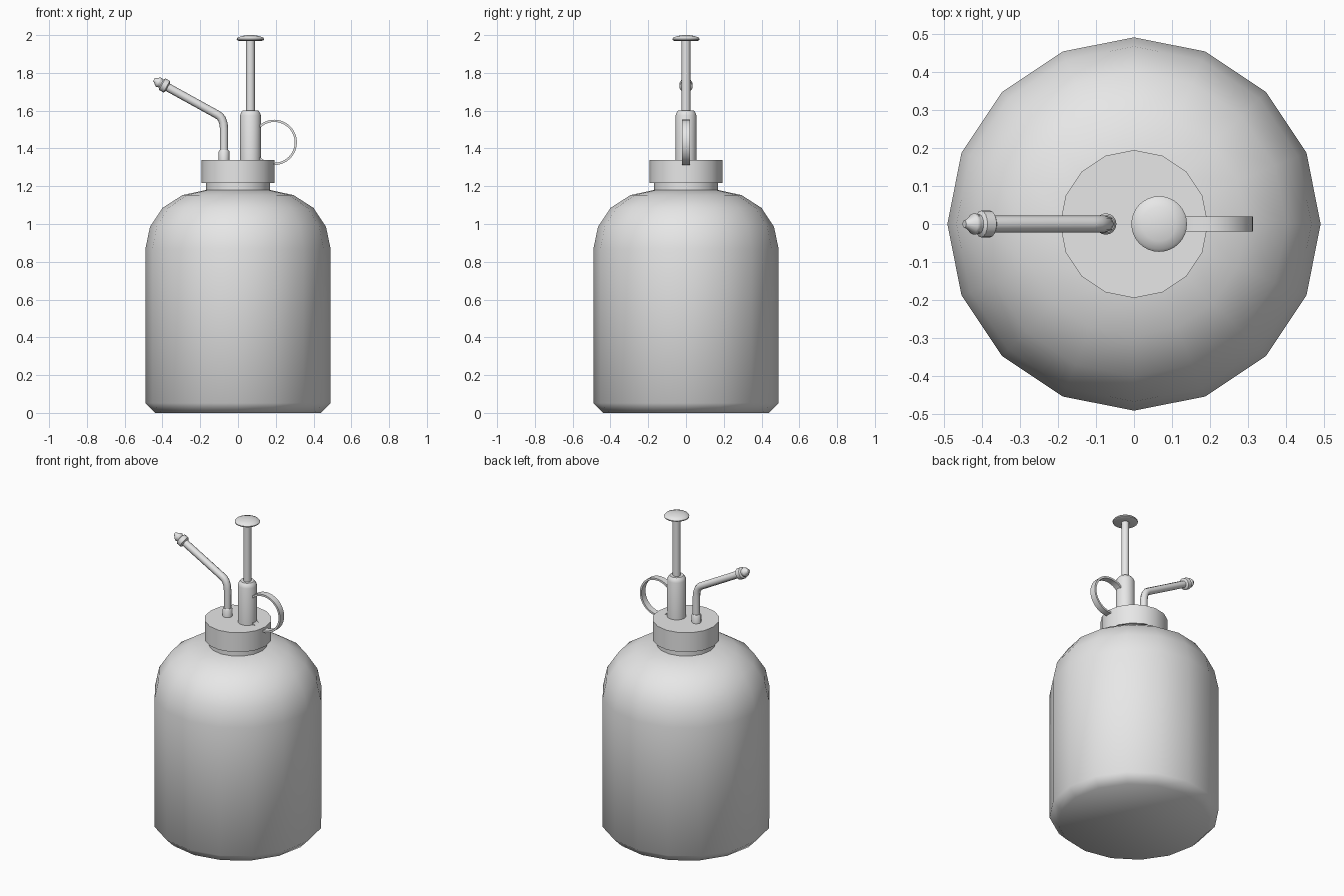
import bpy, bmesh, math
from mathutils import Matrix, Vector

if "Cube" in bpy.data.objects:
    bpy.data.objects.remove(bpy.data.objects["Cube"])

grey = bpy.data.materials.new("plain grey")
grey.diffuse_color = (0.8, 0.8, 0.8, 1)
grey.use_nodes = True
grey.node_tree.nodes["Principled BSDF"].inputs["Base Color"].default_value = grey.diffuse_color


def finish(obj, angle):
    obj.data.materials.clear()
    obj.data.materials.append(grey)
    bpy.ops.object.select_all(action='DESELECT')
    obj.select_set(True)
    bpy.context.view_layer.objects.active = obj
    bpy.ops.object.shade_smooth_by_angle(angle=math.radians(angle))


def lathe(name, profile, sides, origin=(0, 0, 0), axis=(0, 0, 1), angle=50, closed=False):
    """Turn a (radius, height) profile around an axis; open profiles get end caps."""
    bm = bmesh.new()
    rings = []
    for r, h in profile:
        rings.append([bm.verts.new((r * math.cos(a), r * math.sin(a), h))
                      for a in (2 * math.pi * i / sides for i in range(sides))])
    pairs = list(zip(rings, rings[1:]))
    if closed:
        pairs.append((rings[-1], rings[0]))
    else:
        bm.faces.new(rings[0])
        bm.faces.new(rings[-1])
    for a, b in pairs:
        for i in range(sides):
            j = (i + 1) % sides
            bm.faces.new((a[i], a[j], b[j], b[i]))
    bmesh.ops.recalc_face_normals(bm, faces=bm.faces)
    turn = Vector(axis).to_track_quat('Z', 'Y').to_matrix().to_4x4()
    if tuple(axis) == (0, 0, 1):
        turn = Matrix.Identity(4)
    bm.transform(Matrix.Translation(origin) @ turn)
    mesh = bpy.data.meshes.new(name)
    bm.to_mesh(mesh)
    bm.free()
    obj = bpy.data.objects.new(name, mesh)
    bpy.context.collection.objects.link(obj)
    finish(obj, angle)
    return obj


# Bottle with chamfered foot and rounded shoulder
lathe("bottle", [(0.44, 0), (0.49, 0.052), (0.49, 0.87), (0.466, 0.985), (0.40, 1.085),
                 (0.294, 1.153), (0.17, 1.18)], 16)

# Neck and screw cap
lathe("neck", [(0.17, 1.17), (0.17, 1.23)], 16)
lathe("cap", [(0.194, 1.216), (0.194, 1.34)], 16)

# Pump barrel, plunger rod and domed button
PUMP = (0.066, 0, 0)
lathe("pump_barrel", [(0.055, 1.33), (0.055, 1.575), (0.05, 1.59), (0.04, 1.602)], 24, PUMP)
lathe("plunger_rod", [(0.023, 1.59), (0.023, 1.975)], 16, PUMP)
lathe("push_button", [(0.062, 1.97), (0.072, 1.974), (0.073, 1.98), (0.066, 1.988),
                      (0.045, 1.995), (0.02, 1.9995), (0.004, 2.0)], 32, PUMP)

# Finger ring: flat band joining barrel and cap
lathe("finger_ring", [(0.108, -0.02), (0.12, -0.02), (0.12, 0.02), (0.108, 0.02)], 40,
      (0.192, 0, 1.432), (0, 1, 0), closed=True)

# Spout socket and bent tube
lathe("spout_socket", [(0.028, 1.33), (0.028, 1.385), (0.023, 1.392)], 16, (-0.074, 0, 0))
path = [(-0.074, 1.36), (-0.074, 1.505), (-0.077, 1.532), (-0.085, 1.555),
        (-0.096, 1.570), (-0.113, 1.581), (-0.385, 1.731)]
curve = bpy.data.curves.new("spout_tube", 'CURVE')
curve.dimensions = '3D'
curve.bevel_depth = 0.022
curve.bevel_resolution = 2
curve.use_fill_caps = True
spline = curve.splines.new('POLY')
spline.points.add(len(path) - 1)
for p, (x, z) in zip(spline.points, path):
    p.co = (x, 0, z, 1)
tube = bpy.data.objects.new("spout_tube", curve)
bpy.context.collection.objects.link(tube)
bpy.context.view_layer.objects.active = tube
tube.select_set(True)
bpy.ops.object.select_all(action='DESELECT')
tube.select_set(True)
bpy.ops.object.convert(target='MESH')
finish(bpy.context.object, 50)

# Nozzle tip along the spout direction
lathe("nozzle", [(0.026, -0.003), (0.035, 0.003), (0.035, 0.03), (0.025, 0.036), (0.025, 0.043),
                 (0.028, 0.047), (0.027, 0.055), (0.013, 0.072), (0.010, 0.08)], 16,
      (-0.375, 0, 1.7255), (-0.876, 0, 0.483))
